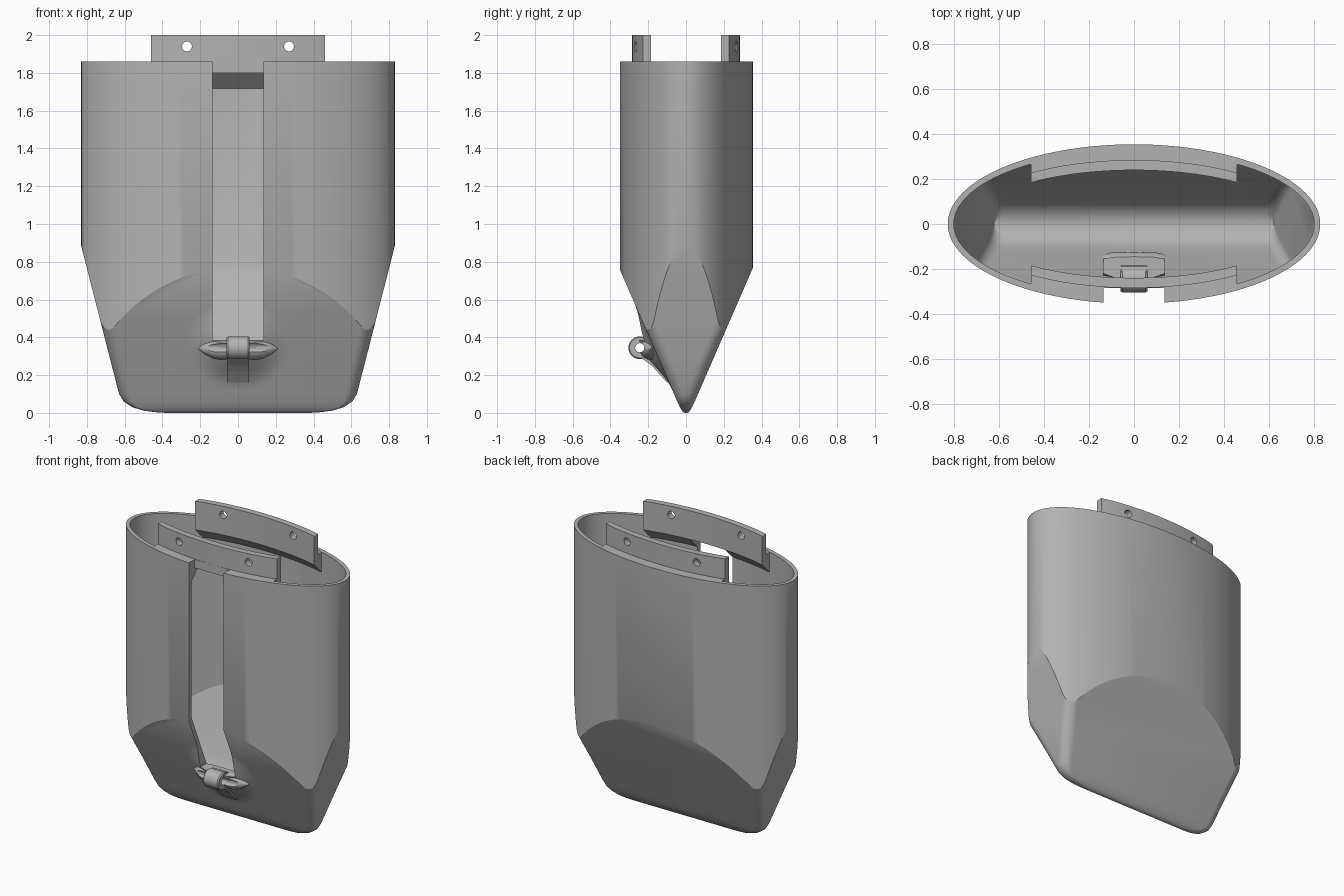
import bpy, bmesh, math
from mathutils import Vector

cube = bpy.data.objects.get("Cube")
if cube:
    bpy.data.objects.remove(cube, do_unlink=True)

grey = bpy.data.materials.new("plain grey")
grey.use_nodes = True
COLOUR = (0.45, 0.45, 0.45, 1)
grey.diffuse_color = COLOUR
grey.node_tree.nodes["Principled BSDF"].inputs["Base Color"].default_value = COLOUR


def loft(name, rings, closed=False):
    """Skin a list of equal point rings; cap the ends unless closed."""
    bm = bmesh.new()
    vs = [[bm.verts.new(p) for p in ring] for ring in rings]
    n = len(vs[0])
    pairs = list(zip(vs, vs[1:] + vs[:1])) if closed else list(zip(vs, vs[1:]))
    for a, b in pairs:
        for i in range(n):
            j = (i + 1) % n
            bm.faces.new((a[i], a[j], b[j], b[i]))
    if not closed:
        bm.faces.new(vs[0])
        bm.faces.new(vs[-1])
    bmesh.ops.recalc_face_normals(bm, faces=bm.faces)
    me = bpy.data.meshes.new(name)
    bm.to_mesh(me)
    bm.free()
    me.materials.append(grey)
    ob = bpy.data.objects.new(name, me)
    bpy.context.collection.objects.link(ob)
    return ob


def ellipse(a, b, z, n=128):
    return [(a * math.cos(2 * math.pi * i / n), b * math.sin(2 * math.pi * i / n), z)
            for i in range(n)]


def rounded_rect(hx, hy, z, r, n=8):
    r = min(r, hy * 0.98)
    pts = []
    for k, (sx, sy) in enumerate(((1, 1), (-1, 1), (-1, -1), (1, -1))):
        for i in range(n + 1):
            t = math.pi / 2 * (k + i / n)
            pts.append((sx * (hx - r) + r * math.cos(t), sy * (hy - r) + r * math.sin(t), z))
    return pts


def box(name, x, y0, y1, z0, z1):
    return loft(name, [[(-x, y0, z), (x, y0, z), (x, y1, z), (-x, y1, z)] for z in (z0, z1)])


def turned(name, profile, origin, axis, n=48):
    """Revolve (radius, distance) points about an axis."""
    axis = Vector(axis).normalized()
    u = axis.orthogonal().normalized()
    v = axis.cross(u)
    return loft(name, [[Vector(origin) + axis * h + r * (u * math.cos(t) + v * math.sin(t))
                        for t in (2 * math.pi * i / n for i in range(n))] for r, h in profile])


def combine(ob, other, how="DIFFERENCE"):
    mod = ob.modifiers.new("cut", "BOOLEAN")
    mod.operation, mod.solver, mod.object = how, "EXACT", other
    bpy.context.view_layer.objects.active = ob
    bpy.ops.object.modifier_apply(modifier=mod.name)


def smooth(ob, angle=25):
    bpy.ops.object.select_all(action="DESELECT")
    ob.select_set(True)
    bpy.context.view_layer.objects.active = ob
    bpy.ops.object.shade_smooth_by_angle(angle=math.radians(angle))


def side(z):
    return 0.604 + 0.256 * z


def front(z):
    return 0.02 + 0.435 * z


helpers = []

# Shell: elliptical tube trimmed by a tapering wedge with a rounded keel
keel = [(0, 0.38, 0.008), (0.004, 0.44, 0.014), (0.012, 0.5, 0.021),
        (0.03, 0.56, 0.032), (0.06, 0.605, 0.046)]
rings = [rounded_rect(hx, hy, z, 0.07) for z, hx, hy in keel]
rings += [rounded_rect(side(z), front(z), z, 0.07) for z in (0.1, 0.3, 0.5, 2.1)]
wedge = loft("outer_wedge", rings)
shell = loft("shell", [ellipse(0.83, 0.355, -0.1), ellipse(0.83, 0.355, 1.86)])
combine(shell, wedge, "INTERSECT")

# Cavity: the same form, inset, with a rounded trough floor
trough = [(0.2, 0.01), (0.204, 0.03), (0.215, 0.055), (0.235, 0.08), (0.265, 0.1)]
rings = [rounded_rect(side(z) - 0.031, hy, z, 0.05) for z, hy in trough]
rings += [rounded_rect(side(z) - 0.031, front(z) - 0.033, z, 0.05) for z in (0.31, 0.5, 2.2)]
inner_wedge = loft("inner_wedge", rings)
cavity = loft("cavity", [ellipse(0.803, 0.325, 0.1), ellipse(0.803, 0.325, 2.1)])
combine(cavity, inner_wedge, "INTERSECT")
combine(shell, cavity)

# Cutters for the front slot, the flange holes and the hinge pin
slot = box("slot_cutter", 0.135, -0.6, -0.1, 0.385, 1.8)
slot_top = box("slot_top_cutter", 0.135, -0.6, -0.285, 1.7, 1.9)
pin = turned("pin_cutter", [(0.024, -0.4), (0.024, 0.4)], (0, -0.245, 0.345), (1, 0, 0))
holes = [turned("hole_cutter", [(0.026, -0.6), (0.026, 0.6)], (x, 0, 1.94), (0, 1, 0), 32)
         for x in (-0.27, 0.27)]
helpers += [wedge, inner_wedge, cavity, slot, slot_top, pin] + holes

combine(shell, slot)
combine(shell, slot_top)
smooth(shell)


# Flanges: curved pads with chamfered undersides and upright drilled tabs
def flange(name, s):
    def at(a, b, x):
        return s * b * math.sqrt(1 - (x / a) ** 2)
    rings = []
    for i in range(25):
        x = -0.46 + 0.92 * i / 24
        out, tab, inn = at(0.815, 0.338, x), at(0.765, 0.285, x), at(0.72, 0.24, x)
        rings.append([(x, y, z) for y, z in ((out, 1.859), (out, 1.705), (inn, 1.8),
                                             (inn, 2), (tab, 2), (tab, 1.859))])
    ob = loft(name, rings)
    for h in holes:
        combine(ob, h)
    return ob


back_flange = flange("back_flange", 1)
front_flange = flange("front_flange", -1)
combine(front_flange, slot)
combine(front_flange, slot_top)
smooth(back_flange)
smooth(front_flange)

# Soft swelling that carries the hinge
z = 0.37
bell = [(0.27 * (1 - i / 14), 0.065 * (1 - math.cos(math.pi * i / 14)) / 2) for i in range(14)]
fairing = turned("hinge_fairing", [(0.27, -0.012)] + bell + [(0.005, 0.065)],
                 (0, -front(z), z), (0, -1, -0.435))
combine(fairing, slot)
combine(fairing, pin)
smooth(fairing, 35)

# Pointed ears either side of the hinge
half = [(0.06, 0.0), (0.058, 0.1), (0.05, 0.135), (0.03, 0.175), (0.003, 0.21)]
ears = turned("hinge_ears", [(r, -h) for r, h in half[:0:-1]] + half,
              (0, -0.185, 0.34), (1, 0, 0))
combine(ears, slot)
combine(ears, pin)
smooth(ears, 35)

# Hinge barrel and the tongue running down to the keel
barrel = turned("hinge_barrel", [(0.054, -0.06), (0.06, -0.052), (0.06, 0.052), (0.054, 0.06)],
                (0, -0.245, 0.345), (1, 0, 0))
tongue_profile = [(-0.29, 0.31), (-0.25, 0.4), (-0.19, 0.39), (-0.15, 0.34), (-0.09, 0.17),
                  (-0.1, 0.16), (-0.14, 0.205), (-0.18, 0.25), (-0.23, 0.285)]
tongue = loft("hinge_tongue", [[(x, y, z) for y, z in tongue_profile] for x in (-0.058, 0.058)])
for part in (barrel, tongue):
    combine(part, pin)
    smooth(part, 35)

for h in helpers:
    h.hide_render = True
    h.hide_set(True)
